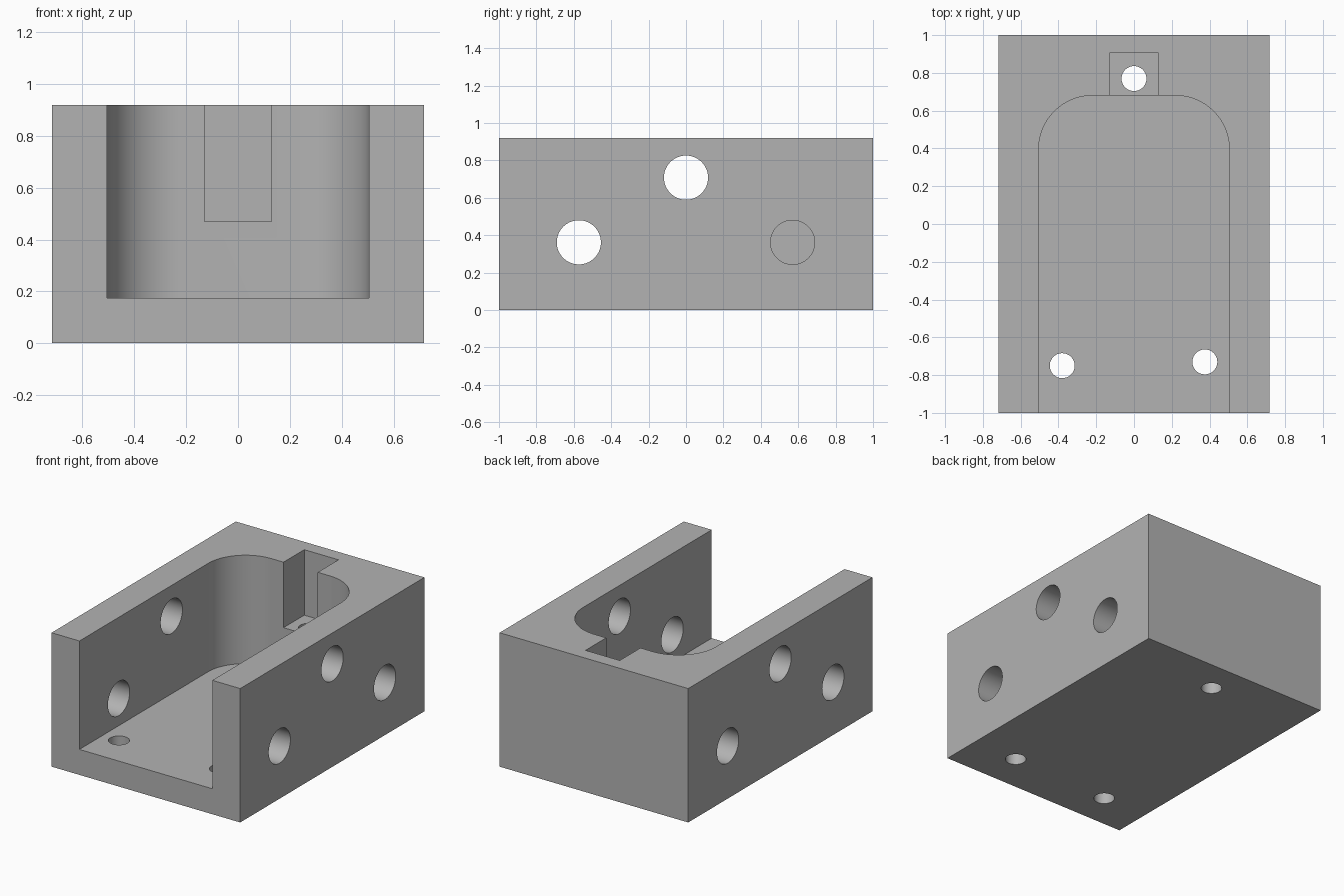
import bpy, bmesh, math
from mathutils import Matrix

if "Cube" in bpy.data.objects:
    bpy.data.objects.remove(bpy.data.objects["Cube"])

HALF_X, HALF_Y, HEIGHT = 0.717, 1.0, 0.92
CAV_X, CAV_BACK, CAV_FLOOR, CORNER = 0.505, 0.68, 0.175, 0.285

grey = bpy.data.materials.new("plain_grey")
grey.diffuse_color = (0.45, 0.45, 0.45, 1)
grey.use_nodes = True
grey.node_tree.nodes["Principled BSDF"].inputs["Base Color"].default_value = grey.diffuse_color


def finish(name, bm):
    bmesh.ops.recalc_face_normals(bm, faces=bm.faces)
    mesh = bpy.data.meshes.new(name)
    bm.to_mesh(mesh)
    bm.free()
    mesh.materials.append(grey)
    obj = bpy.data.objects.new(name, mesh)
    bpy.context.collection.objects.link(obj)
    return obj


def prism(name, outline, z0, z1):
    """Extrude an xy outline from z0 up to z1."""
    bm = bmesh.new()
    face = bm.faces.new([bm.verts.new((x, y, z0)) for x, y in outline])
    top = bmesh.ops.extrude_face_region(bm, geom=[face])["geom"]
    verts = [v for v in top if isinstance(v, bmesh.types.BMVert)]
    bmesh.ops.translate(bm, verts=verts, vec=(0, 0, z1 - z0))
    return finish(name, bm)


def box(name, x0, x1, y0, y1, z0, z1):
    return prism(name, [(x0, y0), (x1, y0), (x1, y1), (x0, y1)], z0, z1)


def cylinder(name, radius, length, centre, axis):
    bm = bmesh.new()
    turn = Matrix.Rotation(math.pi / 2, 4, 'Y') if axis == 'x' else Matrix()
    bmesh.ops.create_cone(bm, cap_ends=True, segments=64, radius1=radius, radius2=radius,
                          depth=length, matrix=Matrix.Translation(centre) @ turn)
    return finish(name, bm)


def cut(target, cutter):
    mod = target.modifiers.new("cut", 'BOOLEAN')
    mod.operation, mod.solver, mod.object = 'DIFFERENCE', 'EXACT', cutter
    bpy.context.view_layer.objects.active = target
    bpy.ops.object.modifier_apply(modifier=mod.name)
    bpy.data.objects.remove(cutter, do_unlink=True)


# Solid block
housing = box("housing", -HALF_X, HALF_X, -HALF_Y, HALF_Y, 0, HEIGHT)

# Cavity open at the front and top, with rounded back corners
arc = [(CAV_X - CORNER + CORNER * math.cos(a), CAV_BACK - CORNER + CORNER * math.sin(a))
       for a in (i * math.pi / 48 for i in range(25))]
outline = [(CAV_X, -1.2)] + arc + [(-x, y) for x, y in reversed(arc)] + [(-CAV_X, -1.2)]
cut(housing, prism("cavity_cutter", outline, CAV_FLOOR, 1.2))

# Square pocket behind the cavity
cut(housing, box("pocket_cutter", -0.13, 0.13, 0.5, 0.905, 0.47, 1.2))

# Upright screw holes through the floor
for x, y in ((0, 0.77), (-0.38, -0.75), (0.375, -0.73)):
    cut(housing, cylinder("screw_cutter", 0.066, 1.4, (x, y, 0.2), 'z'))

# Side holes: the front and middle ones open into the cavity, the back ones are blind
for side in (-1, 1):
    for y, z in ((-0.573, 0.362), (0, 0.708), (0.57, 0.362)):
        cut(housing, cylinder("side_cutter", 0.118, 0.42, (side * HALF_X, y, z), 'x')
            if y > 0.5 else
            cylinder("side_cutter", 0.118, 0.6, (side * HALF_X, y, z), 'x'))

# Smooth curved walls, crisp edges
bpy.ops.object.select_all(action='DESELECT')
housing.select_set(True)
bpy.context.view_layer.objects.active = housing
bpy.ops.object.shade_smooth_by_angle(angle=math.radians(30))
